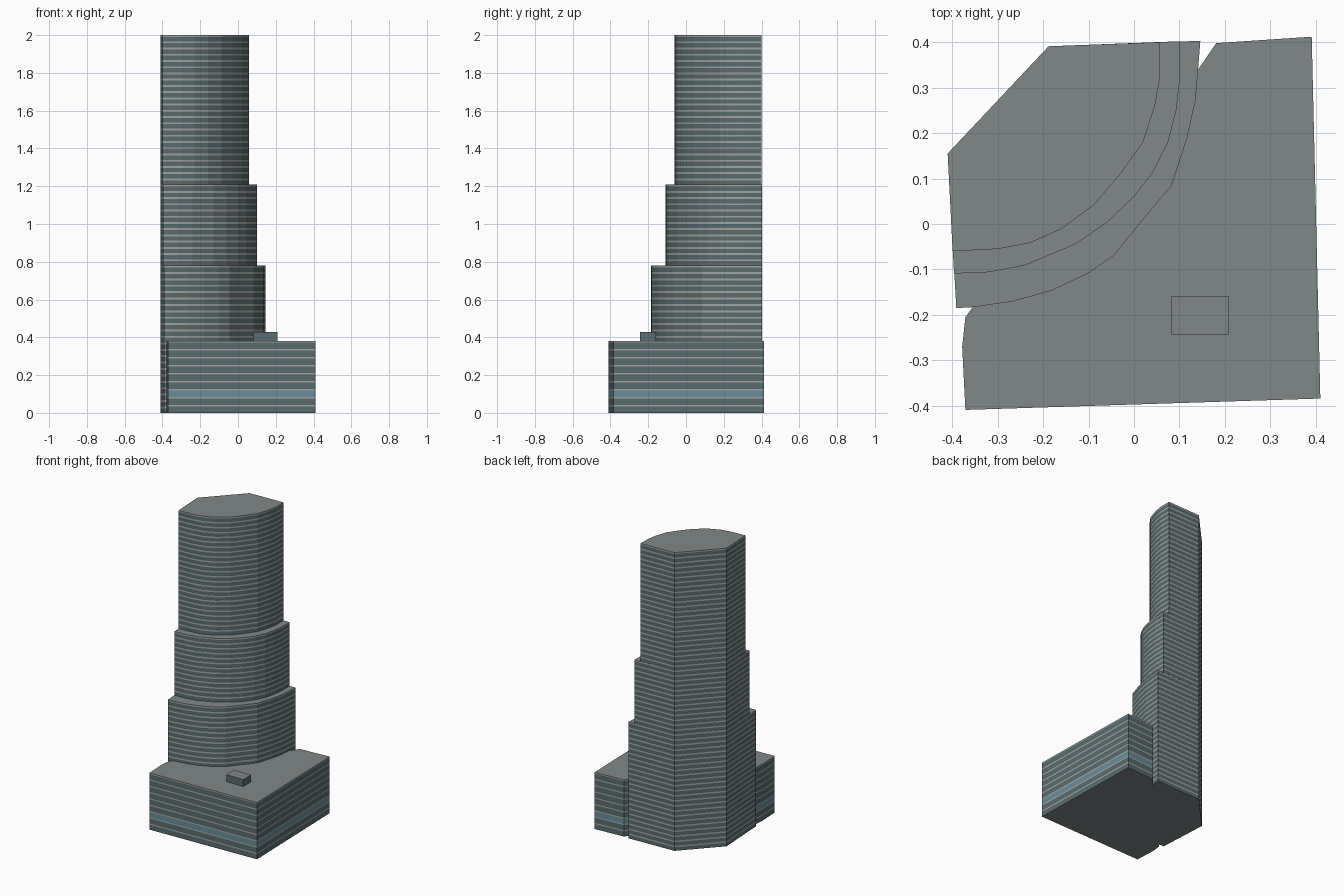
import bpy, bmesh

if "Cube" in bpy.data.objects:
    bpy.data.objects.remove(bpy.data.objects["Cube"])


def material(name, rgb):
    m = bpy.data.materials.new(name)
    m.diffuse_color = (*rgb, 1)
    m.use_nodes = True
    m.node_tree.nodes["Principled BSDF"].inputs["Base Color"].default_value = m.diffuse_color
    return m


GLASS = material("glass", (0.10, 0.15, 0.16))
SLAB = material("floor_slab", (0.36, 0.37, 0.35))
ROOF = material("roof", (0.22, 0.25, 0.25))
BLUE = material("blue_glass", (0.13, 0.27, 0.33))
MATS = [GLASS, SLAB, ROOF, BLUE]


def banded_prism(name, outline, z0, z1, floors, slab=0.3, blue_floor=None):
    """Closed prism whose walls are split into flush glass and slab bands."""
    levels = [(z0, 0)]                      # (height, material of band above)
    step = (z1 - z0) / floors if floors else 0
    for i in range(floors):
        base = z0 + i * step
        glass = 3 if i == blue_floor else 0
        levels[-1] = (base, glass)
        levels += [(base + step * (1 - slab), 1), (base + step, 0)]
    if not floors:
        levels.append((z1, 0))
    bm = bmesh.new()
    rings = [[bm.verts.new((x, y, z)) for x, y in outline] for z, _ in levels]
    n = len(outline)
    for k in range(len(rings) - 1):
        a, b = rings[k], rings[k + 1]
        for i in range(n):
            j = (i + 1) % n
            bm.faces.new((a[i], a[j], b[j], b[i])).material_index = levels[k][1]
    bm.faces.new(rings[-1]).material_index = 2
    bm.faces.new(rings[0][::-1]).material_index = 2
    bmesh.ops.recalc_face_normals(bm, faces=bm.faces[:])
    mesh = bpy.data.meshes.new(name)
    bm.to_mesh(mesh)
    bm.free()
    for m in MATS:
        mesh.materials.append(m)
    obj = bpy.data.objects.new(name, mesh)
    bpy.context.collection.objects.link(obj)
    return obj


# Straight rear corner shared by all tower tiers
REAR = [(-0.41, 0.155), (-0.188, 0.391)]

# Curved fronts of the tiers, from the back right round to the left side
LOWER = [(0.146, 0.403), (0.141, 0.34), (0.135, 0.27), (0.117, 0.19),
         (0.083, 0.085), (0.02, 0.01), (-0.045, -0.07), (-0.10, -0.108),
         (-0.18, -0.146), (-0.265, -0.17), (-0.355, -0.183), (-0.391, -0.185)]
MIDDLE = [(0.101, 0.402), (0.101, 0.32), (0.093, 0.25), (0.075, 0.18),
          (0.042, 0.115), (0.0, 0.06), (-0.06, 0.003), (-0.13, -0.045),
          (-0.24, -0.091), (-0.32, -0.106), (-0.396, -0.109)]
UPPER = [(0.057, 0.40), (0.057, 0.32), (0.046, 0.26), (0.02, 0.18),
         (-0.03, 0.11), (-0.088, 0.042), (-0.16, -0.011), (-0.23, -0.042),
         (-0.30, -0.055), (-0.399, -0.06)]

# Stepped tower
banded_prism("lower_tier", REAR + LOWER, 0.0, 0.78, 23)
banded_prism("middle_tier", REAR + MIDDLE, 0.78, 1.208, 13)
banded_prism("upper_tier", REAR + UPPER, 1.208, 2.0, 24)

# Podium wrapping the front of the tower, following its curve
podium = [(-0.371, -0.409), (0.41, -0.384), (0.391, 0.412), (0.181, 0.398)]
podium += LOWER[1:-1] + [(-0.371, -0.205), (-0.378, -0.27)]
banded_prism("podium", podium, 0.0, 0.38, 9, 0.2, blue_floor=2)

# Plant box on the podium roof
banded_prism("plant_box", [(0.083, -0.243), (0.209, -0.243),
                           (0.209, -0.16), (0.083, -0.16)], 0.38, 0.427, 0)
